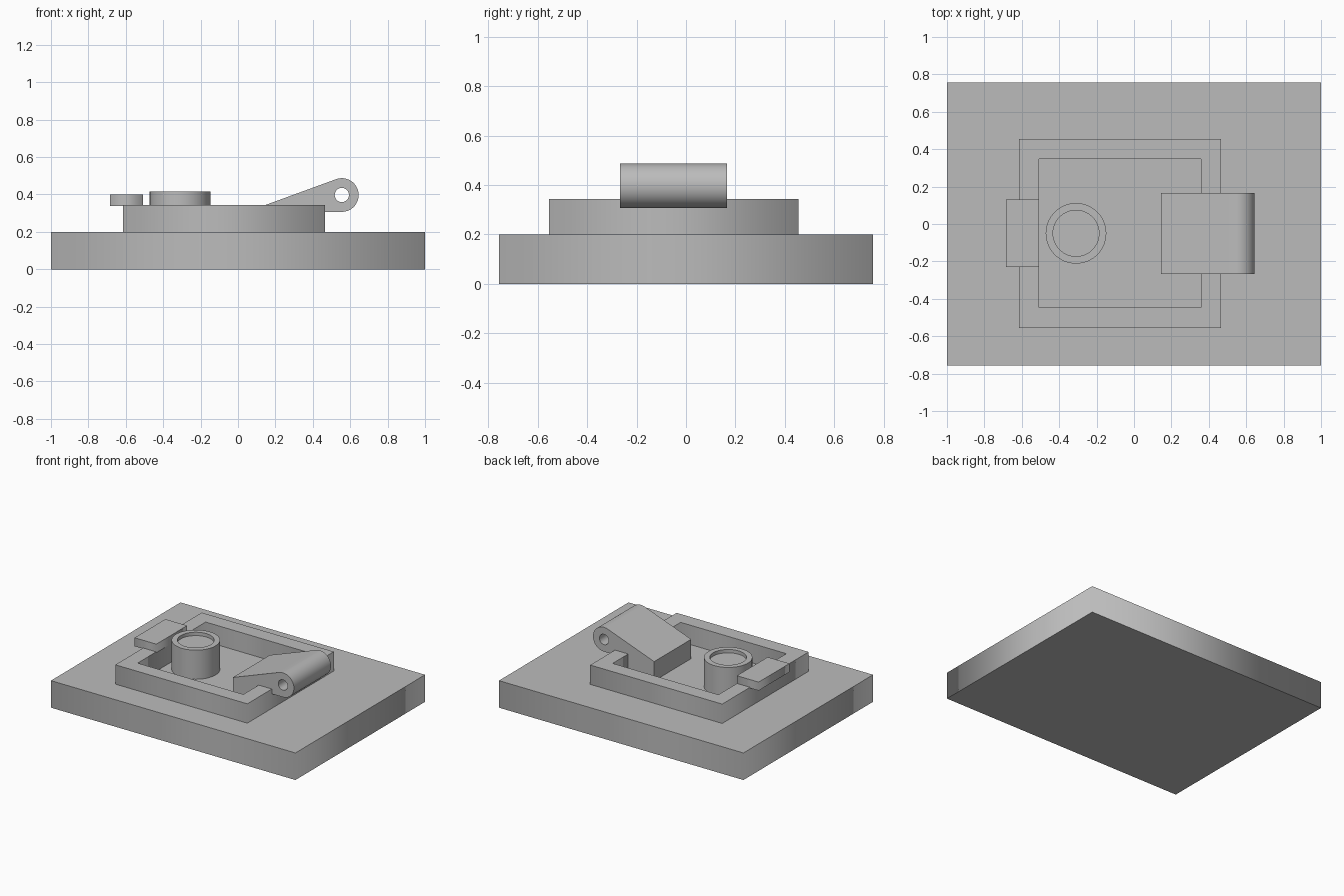
import bpy, bmesh, math
from mathutils import Matrix, Vector

if "Cube" in bpy.data.objects:
    bpy.data.objects.remove(bpy.data.objects["Cube"])

grey = bpy.data.materials.new("mid grey")
grey.diffuse_color = (0.5, 0.5, 0.5, 1)
grey.use_nodes = True
grey.node_tree.nodes["Principled BSDF"].inputs["Base Color"].default_value = grey.diffuse_color


def extrude(name, loops, low, high, axis="Z", smooth=False):
    """Extrude closed outlines (the later ones are holes) along Z, or along Y from an XZ profile."""
    curve = bpy.data.curves.new(name, "CURVE")
    curve.dimensions = "2D"
    curve.fill_mode = "BOTH"
    curve.extrude = (high - low) / 2
    for loop in loops:
        spline = curve.splines.new("POLY")
        spline.points.add(len(loop) - 1)
        for point, (u, v) in zip(spline.points, loop):
            point.co = (u, v, 0, 1)
        spline.use_cyclic_u = True
    obj = bpy.data.objects.new(name, curve)
    bpy.context.collection.objects.link(obj)
    bpy.ops.object.select_all(action="DESELECT")
    obj.select_set(True)
    bpy.context.view_layer.objects.active = obj
    bpy.ops.object.convert(target="MESH")
    obj = bpy.context.view_layer.objects.active
    middle = (low + high) / 2
    if axis == "Z":
        matrix = Matrix.Translation((0, 0, middle))
    else:
        matrix = Matrix.Translation((0, middle, 0)) @ Matrix.Rotation(math.pi / 2, 4, "X")
    bm = bmesh.new()
    bm.from_mesh(obj.data)
    bm.transform(matrix)
    bmesh.ops.remove_doubles(bm, verts=bm.verts, dist=1e-5)
    bmesh.ops.recalc_face_normals(bm, faces=bm.faces)
    bm.to_mesh(obj.data)
    bm.free()
    obj.data.materials.clear()
    obj.data.materials.append(grey)
    if smooth:
        bpy.ops.object.shade_smooth_by_angle(angle=math.radians(30))
    return obj


def rect(x0, x1, y0, y1):
    return [(x0, y0), (x1, y0), (x1, y1), (x0, y1)]


def arc(cx, cy, r, start=0.0, end=2 * math.pi, n=64, closed=True):
    steps = n if closed else n - 1
    return [(cx + r * math.cos(start + (end - start) * i / steps),
             cy + r * math.sin(start + (end - start) * i / steps)) for i in range(n)]


# Base slab
extrude("base_plate", [rect(-1, 1, -0.757, 0.757)], 0, 0.2)

# Raised rectangular wall around the pocket
extrude("frame_wall", [rect(-0.615, 0.465, -0.555, 0.455),
                       rect(-0.508, 0.357, -0.447, 0.347)], 0.2, 0.343)

# Small tab resting on the left wall
extrude("left_tab", [rect(-0.685, -0.507, -0.23, 0.13)], 0.337, 0.4)

# Round post with a shallow dished top
post_x, post_y = -0.31, -0.05
extrude("post", [arc(post_x, post_y, 0.123)], 0.2, 0.39, smooth=True)
extrude("post_sleeve", [arc(post_x, post_y, 0.162), arc(post_x, post_y, 0.123)],
        0.2, 0.415, smooth=True)

# Hinge lever: sloped top tangent to a round knuckle with a pin hole
tip = Vector((0.145, 0.343))
pin = Vector((0.555, 0.397))
radius = 0.09
reach = pin - tip
tangent = math.atan2(reach.y, reach.x) + math.asin(radius / reach.length) + math.pi / 2
profile = [(0.145, 0.2), (0.41, 0.2), (0.41, 0.307)]
profile += arc(pin.x, pin.y, radius, -math.pi / 2, tangent, 40, closed=False)
profile += [tuple(tip)]
extrude("hinge_lever", [profile, arc(pin.x, pin.y, 0.038, n=40)],
        -0.268, 0.165, axis="Y", smooth=True)
